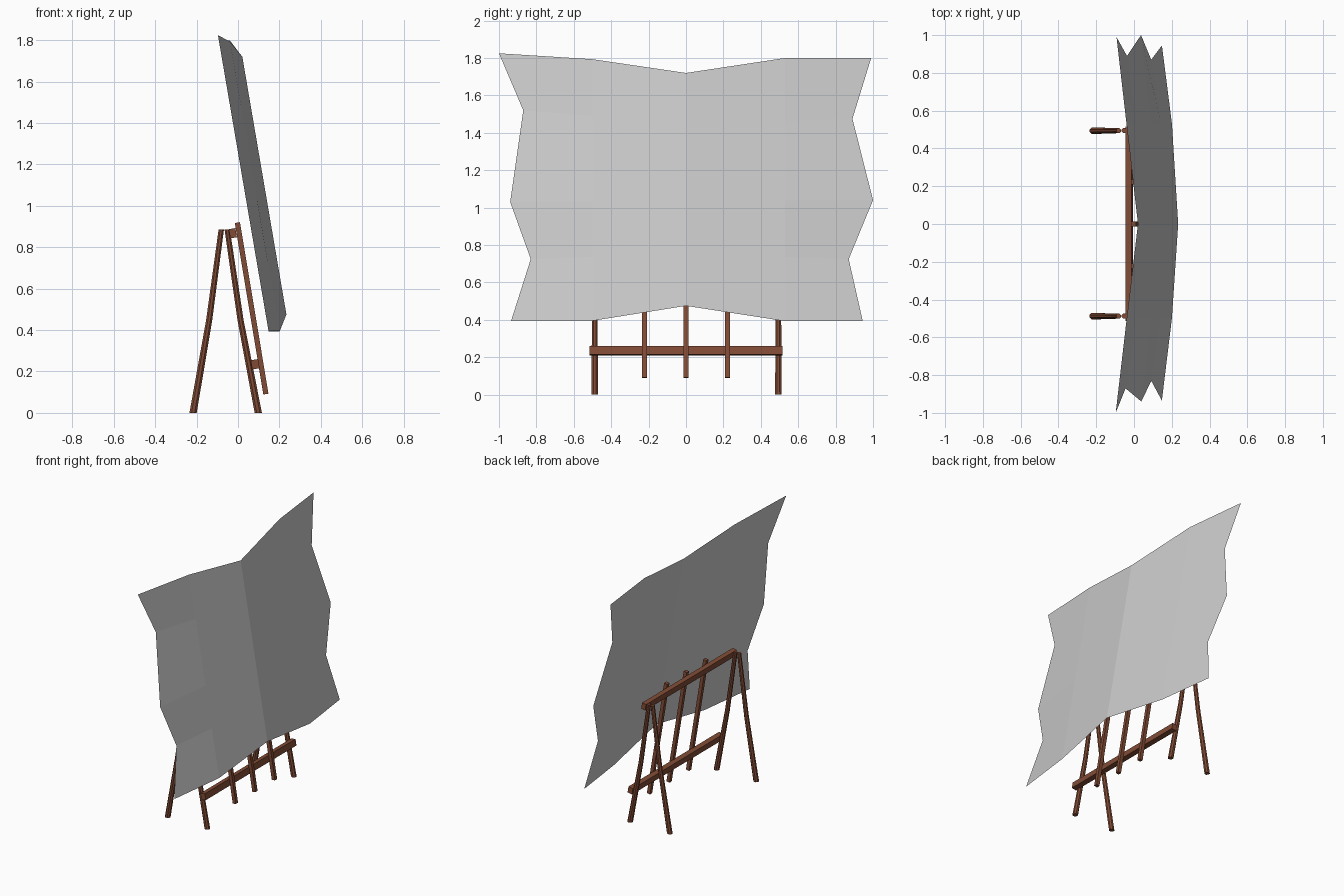
import bpy, bmesh, math
from mathutils import Vector, Matrix

if "Cube" in bpy.data.objects:
    bpy.data.objects.remove(bpy.data.objects["Cube"])

wood = bpy.data.materials.new("brown_wood")
wood.diffuse_color = (0.22, 0.07, 0.035, 1)
wood.use_nodes = True
wood.node_tree.nodes["Principled BSDF"].inputs["Base Color"].default_value = wood.diffuse_color


def finish(name, bm, mat=None):
    me = bpy.data.meshes.new(name)
    bm.to_mesh(me)
    bm.free()
    ob = bpy.data.objects.new(name, me)
    bpy.context.collection.objects.link(ob)
    if mat:
        me.materials.append(mat)
    return ob


def pole(name, y, path, sides=8):
    """Tapered bent pole; path holds (x, z, radius)."""
    bm = bmesh.new()
    rings = []
    for x, z, r in path:
        rings.append([bm.verts.new((x + r * math.cos(a), y + r * math.sin(a), z))
                      for a in [2 * math.pi * (i + 0.5) / sides for i in range(sides)]])
    for a, b in zip(rings, rings[1:]):
        for i in range(sides):
            j = (i + 1) % sides
            bm.faces.new((a[i], a[j], b[j], b[i]))
    bm.faces.new(rings[0][::-1])
    bm.faces.new(rings[-1])
    return finish(name, bm, wood)


def beam(name, centre, size, tilt):
    """Box tilted about the y axis."""
    bm = bmesh.new()
    bmesh.ops.create_cube(bm, size=1)
    m = (Matrix.Translation(Vector(centre)) @ Matrix.Rotation(tilt, 4, 'Y')
         @ Matrix.Diagonal((*size, 1)))
    bmesh.ops.transform(bm, matrix=m, verts=bm.verts)
    return finish(name, bm, wood)


# two A-shaped trestles
for side, y in (("left", -0.488), ("right", 0.494)):
    pole("back_leg_" + side, y, [(-0.217, 0.0, 0.019), (-0.139, 0.45, 0.016), (-0.081, 0.885, 0.014)])
    pole("front_leg_" + side, y, [(0.098, 0.0, 0.019), (0.012, 0.45, 0.016), (-0.052, 0.885, 0.014)])

# rails and slats, all leaning the same way
tilt = -math.atan2(0.138, 0.83)
beam("top_rail", (-0.025, 0.002, 0.868), (0.032, 1.03, 0.045), tilt)
beam("lower_rail", (0.083, 0.0, 0.235), (0.036, 1.03, 0.045), tilt)
for i in range(3):
    beam(f"slat_{i + 1}", (0.066, 0.222 * (i - 1), 0.505), (0.025, 0.025, 0.84), tilt)

# stretched sheet: each row gives (left y, left z), centre z, (right y, right z)
rows = [((-0.935, 0.395), 0.475, (0.945, 0.393)),
        ((-0.83, 0.725), 0.76, (0.87, 0.725)),
        ((-0.94, 1.03), 1.03, (1.0, 1.04)),
        ((-0.87, 1.52), 1.42, (0.89, 1.475)),
        ((-1.0, 1.825), 1.72, (0.99, 1.80))]
bm = bmesh.new()
grid = []
for k, ((ly, lz), cz, (ry, rz)) in enumerate(rows):
    # the quarter points lie almost level with the outer corners
    f = 1.0 if k == 0 else 0.7
    pts = [(ly, lz, 0.1), (-0.5, cz + (lz - cz) * f, 0.047), (0, cz, 0),
           (0.53, cz + (rz - cz) * (1.0 if k in (0, 4) else f), 0.047), (ry, rz, 0.1)]
    grid.append([bm.verts.new((0.021 + (1.72 - z) * 0.171 - dx, y, z)) for y, z, dx in pts])
for a, b in zip(grid, grid[1:]):
    for i in range(4):
        bm.faces.new((a[i], a[i + 1], b[i + 1], b[i]))
finish("stretched_sheet", bm)
